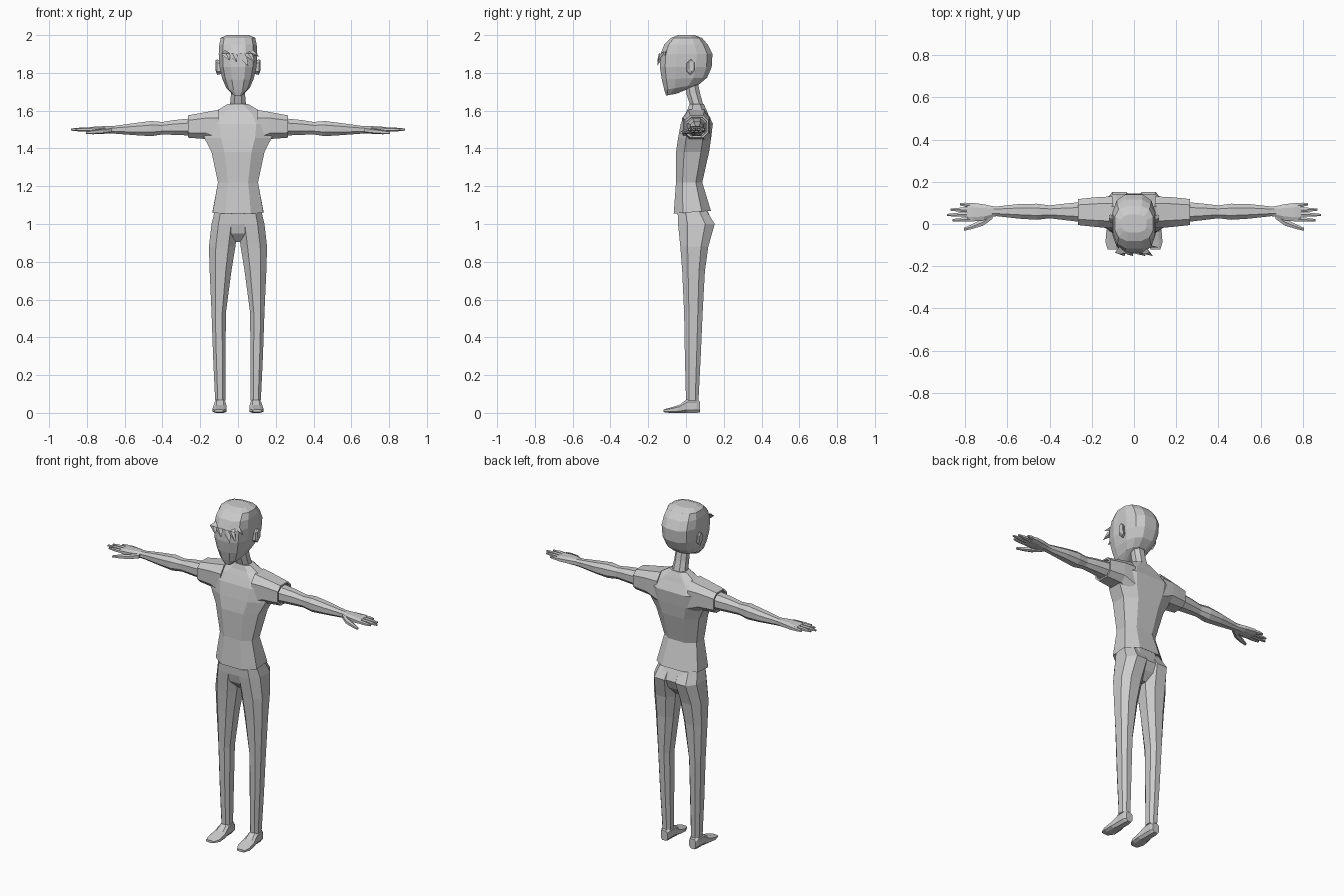
import bpy, bmesh, math
from mathutils import Vector

grey = bpy.data.materials.new("plain_grey")
grey.diffuse_color = (0.6, 0.6, 0.6, 1)


def ring(axis, pos, a0, a1, b0, b1, n=8, p=2.5, tilt=0.0):
    """Rounded-box section across an axis; tilt raises its far b side."""
    start = math.pi / n
    raw = []
    for i in range(n):
        t = start + 2 * math.pi * i / n
        c, s = math.cos(t), math.sin(t)
        raw.append((math.copysign(abs(c) ** (2 / p), c), math.copysign(abs(s) ** (2 / p), s)))
    ma, mb = max(r[0] for r in raw), max(r[1] for r in raw)
    pts = []
    for u, v in raw:
        u, v = u / ma, v / mb
        a = (a0 + a1) / 2 + u * (a1 - a0) / 2
        b = (b0 + b1) / 2 + v * (b1 - b0) / 2
        q = pos + tilt * (v + 1) / 2
        pts.append({"x": (q, a, b), "y": (a, q, b), "z": (a, b, q)}[axis])
    return pts


def finish(name, bm, mirror):
    bmesh.ops.recalc_face_normals(bm, faces=bm.faces[:])
    me = bpy.data.meshes.new(name)
    bm.to_mesh(me)
    bm.free()
    me.materials.append(grey)
    ob = bpy.data.objects.new(name, me)
    bpy.context.collection.objects.link(ob)
    if mirror:
        ob.modifiers.new("other_side", "MIRROR")
    return ob


def loft(name, rings, mirror=False):
    bm = bmesh.new()
    rows = [[bm.verts.new(c) for c in r] for r in rings]
    n = len(rows[0])
    for lo, hi in zip(rows, rows[1:]):
        for i in range(n):
            j = (i + 1) % n
            bm.faces.new((lo[i], lo[j], hi[j], hi[i]))
    bm.faces.new(rows[0])
    bm.faces.new(rows[-1])
    return finish(name, bm, mirror)


# head: z, tilt towards the back, front, back, half width
head = [(1.68, 0.01, -0.105, -0.05, 0.025), (1.71, 0.03, -0.115, 0.07, 0.062),
        (1.765, 0.01, -0.128, 0.112, 0.083), (1.83, 0, -0.138, 0.136, 0.098),
        (1.90, 0, -0.135, 0.14, 0.102), (1.95, 0, -0.115, 0.115, 0.099),
        (1.985, 0, -0.08, 0.085, 0.091), (2.0, 0, -0.04, 0.045, 0.06)]
loft("head", [ring("z", z, -w, w, f, b, 12, 2.8, t) for z, t, f, b, w in head])

# swept fringe of pointed locks: root x, tip x, tip z, half width
for x, tx, tz, w in [(-0.065, -0.045, 1.865, 0.025), (-0.03, -0.005, 1.855, 0.027),
                     (0.015, 0.055, 1.835, 0.03), (0.05, 0.09, 1.855, 0.025),
                     (0.075, 0.115, 1.885, 0.018)]:
    bm = bmesh.new()
    back = 0.03 if x > 0.06 else 0
    base = [bm.verts.new(c) for c in ((x - w, -0.136 + back, 1.90), (x, -0.143 + back, 1.905),
                                      (x + w, -0.136 + back, 1.90), (x, -0.10, 1.925))]
    tip = bm.verts.new((tx, -0.152 + back * 1.4, tz))
    for i in range(4):
        bm.faces.new((base[i], base[(i + 1) % 4], tip))
    bm.faces.new(base)
    finish("fringe_lock", bm, False)

# ears
loft("ear", [ring("x", 0.085, 0.0, 0.03, 1.795, 1.86, 6),
             ring("x", 0.11, 0.005, 0.045, 1.79, 1.872, 6),
             ring("x", 0.118, 0.015, 0.043, 1.81, 1.868, 6)], True)

# neck
loft("neck", [ring("z", z, -w, w, f, b, 8, 2.2) for z, f, b, w in
              [(1.57, 0.01, 0.11, 0.06), (1.635, 0.02, 0.09, 0.042),
               (1.69, 0.002, 0.075, 0.037), (1.76, -0.01, 0.06, 0.036)]])

# shirt body: z, front, back, half width, with a recessed hem
shirt = [(1.08, -0.045, 0.11, 0.12), (1.055, -0.065, 0.132, 0.135),
         (1.22, -0.053, 0.086, 0.106), (1.38, -0.053, 0.122, 0.14),
         (1.455, -0.042, 0.133, 0.178), (1.53, -0.028, 0.142, 0.19),
         (1.58, -0.005, 0.118, 0.15), (1.605, 0.008, 0.108, 0.105),
         (1.635, 0.018, 0.094, 0.055)]
loft("shirt", [ring("z", z, -w, w, f, b, 8, 2.6, 0.015 if i < 2 else 0)
               for i, (z, f, b, w) in enumerate(shirt)])

# sleeves: x, y range, z range, with a recessed cuff
loft("sleeve", [ring("x", *r, 8, 3) for r in
                [(0.10, -0.02, 0.13, 1.41, 1.605), (0.17, -0.015, 0.128, 1.45, 1.592),
                 (0.265, -0.005, 0.118, 1.457, 1.575), (0.265, 0.004, 0.11, 1.466, 1.566),
                 (0.25, 0.006, 0.108, 1.468, 1.563)]], True)

# arms down to the wrist and palm
loft("arm", [ring("x", *r, 8, 2.3) for r in
             [(0.24, 0.008, 0.105, 1.468, 1.56), (0.34, 0.02, 0.095, 1.472, 1.55),
              (0.40, 0.027, 0.088, 1.474, 1.54), (0.46, 0.02, 0.096, 1.465, 1.545),
              (0.54, 0.025, 0.095, 1.470, 1.535), (0.65, 0.037, 0.083, 1.478, 1.52),
              (0.69, 0.034, 0.086, 1.48, 1.517)]], True)
loft("palm", [ring("x", *r, 8, 2.8) for r in
              [(0.66, 0.038, 0.082, 1.48, 1.518), (0.71, 0.018, 0.093, 1.482, 1.518),
               (0.765, 0.012, 0.1, 1.485, 1.515), (0.79, 0.014, 0.098, 1.487, 1.511)]], True)

# fingers: y at root, y at tip, tip x
for name, y0, y1, tip in [("index_finger", 0.023, 0.018, 0.86),
                          ("middle_finger", 0.045, 0.043, 0.885),
                          ("ring_finger", 0.067, 0.068, 0.87),
                          ("little_finger", 0.088, 0.094, 0.825)]:
    rings = []
    for k, r in ((0, 0.010), (0.55, 0.0095), (1, 0.005)):
        x, y = 0.77 + (tip - 0.77) * k, y0 + (y1 - y0) * k
        rings.append(ring("x", x, y - r, y + r, 1.50 - r * 1.1, 1.50 + r * 1.1, 6))
    loft(name, rings, True)
loft("thumb", [ring("x", *r, 6) for r in
               [(0.67, 0.025, 0.06, 1.482, 1.512), (0.715, -0.008, 0.025, 1.477, 1.505),
                (0.765, -0.023, 0.0, 1.475, 1.498), (0.805, -0.032, -0.018, 1.476, 1.49)]], True)

# trousers: hip block, then each leg as z, inner x, outer x, front, back
loft("hips", [ring("z", z, -w, w, f, b) for z, f, b, w in
              [(1.09, -0.045, 0.105, 0.115), (1.0, -0.042, 0.145, 0.13),
               (0.95, -0.03, 0.125, 0.075), (0.905, 0.01, 0.085, 0.025)]])
loft("leg", [ring("z", *r, 8, 2.4) for r in
             [(1.085, 0.0, 0.12, -0.045, 0.10), (1.0, 0.0, 0.14, -0.042, 0.152),
              (0.88, 0.014, 0.154, -0.03, 0.118), (0.75, 0.035, 0.15, -0.02, 0.1),
              (0.53, 0.064, 0.14, -0.01, 0.088), (0.3, 0.066, 0.132, -0.006, 0.078),
              (0.065, 0.067, 0.121, 0.0, 0.066)]], True)

# feet, heel to toe: y, x range, z range
loft("foot", [ring("y", *r, 8, 3) for r in
              [(0.073, 0.072, 0.115, 0.002, 0.06), (0.055, 0.066, 0.122, 0, 0.075),
               (0.005, 0.066, 0.123, 0, 0.073), (-0.035, 0.06, 0.131, 0, 0.042),
               (-0.085, 0.06, 0.135, 0, 0.027), (-0.12, 0.078, 0.125, 0.004, 0.018)]], True)
